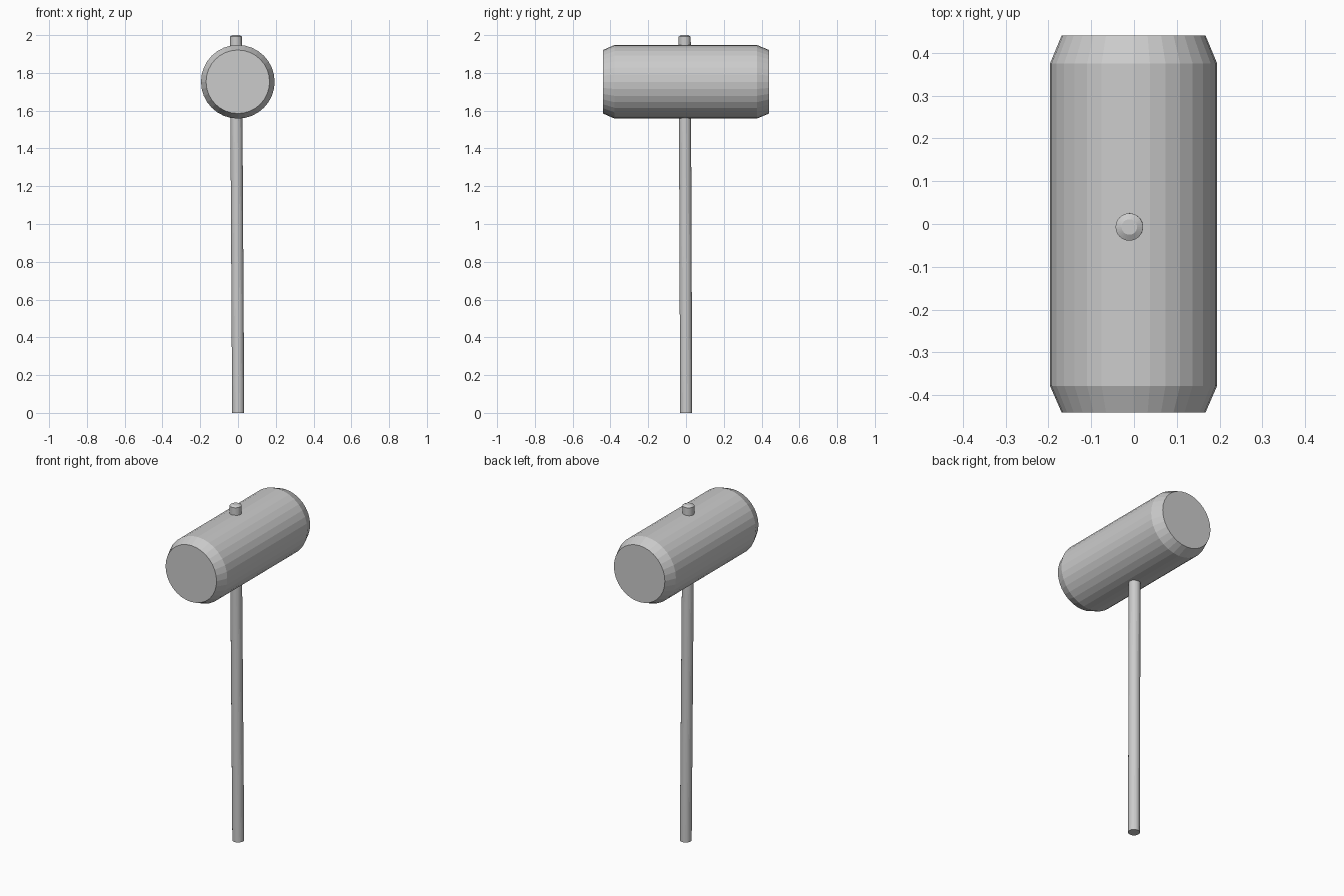
import bpy
import bmesh
import math
from mathutils import Vector, Matrix

cube = bpy.data.objects.get("Cube")
if cube:
    bpy.data.objects.remove(cube, do_unlink=True)

# Single grey finish
grey = bpy.data.materials.new("plain grey")
grey.use_nodes = True
colour = (0.6, 0.6, 0.6, 1)
grey.diffuse_color = colour
grey.node_tree.nodes["Principled BSDF"].inputs["Base Color"].default_value = colour


def lathe(name, start, end, profile, sides):
    """Closed turned solid; profile holds (distance along axis, radius)."""
    start, end = Vector(start), Vector(end)
    turn = Vector((0, 0, 1)).rotation_difference(end - start).to_matrix().to_4x4()
    place = Matrix.Translation(start) @ turn
    bm = bmesh.new()
    rings = []
    for along, radius in profile:
        angles = [2 * math.pi * i / sides for i in range(sides)]
        rings.append([bm.verts.new(place @ Vector((radius * math.cos(a), radius * math.sin(a), along)))
                      for a in angles])
    for low, high in zip(rings, rings[1:]):
        for i in range(sides):
            j = (i + 1) % sides
            bm.faces.new((low[i], low[j], high[j], high[i]))
    bm.faces.new(rings[0][::-1])
    bm.faces.new(rings[-1])
    mesh = bpy.data.meshes.new(name)
    bm.to_mesh(mesh)
    bm.free()
    mesh.materials.append(grey)
    obj = bpy.data.objects.new(name, mesh)
    bpy.context.collection.objects.link(obj)
    return obj


# Barrel head with chamfered striking ends
lathe("mallet_head", (-0.001, -0.44, 1.753), (-0.001, 0.44, 1.753),
      [(0, 0.168), (0.062, 0.195), (0.815, 0.195), (0.88, 0.168)], 32)

# Slightly leaning handle that passes through the head, with a softened tip
base, tip = Vector((0.001, 0.001, 0)), Vector((-0.011, -0.007, 2))
length = (tip - base).length
lathe("handle", base, tip,
      [(0, 0.032), (length - 0.008, 0.032), (length, 0.018)], 32)
